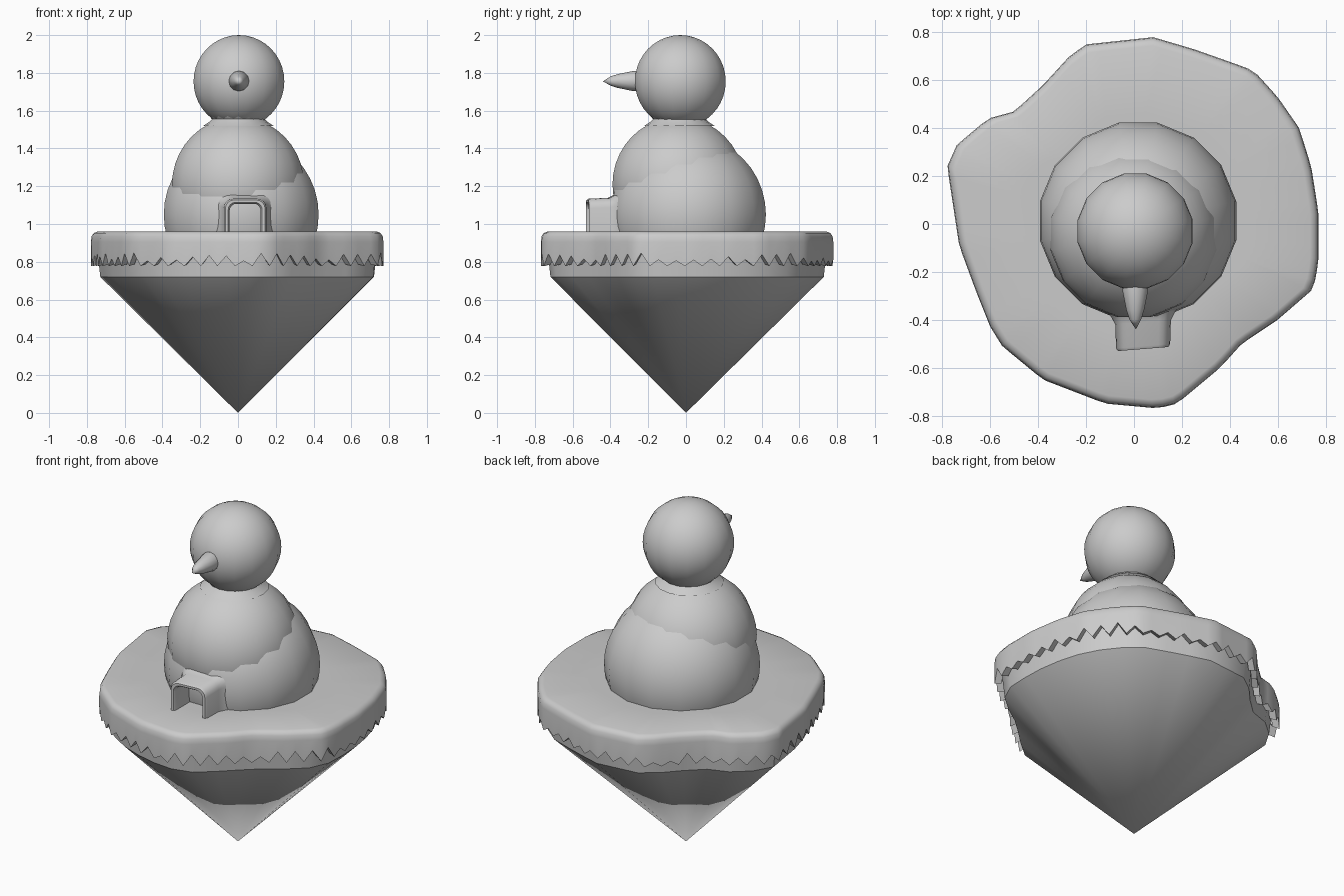
import bpy, bmesh, math, random
from mathutils import Matrix, Vector

if "Cube" in bpy.data.objects:
    bpy.data.objects.remove(bpy.data.objects["Cube"])

random.seed(4)

# Shared island outline (x, y), clockwise from the back
OUTLINE = [(0.08, 0.78), (0.25, 0.73), (0.42, 0.67), (0.50, 0.64), (0.60, 0.53), (0.69, 0.40),
           (0.74, 0.24), (0.77, 0.05), (0.77, -0.16), (0.75, -0.27), (0.60, -0.40), (0.45, -0.50),
           (0.36, -0.60), (0.18, -0.75), (0.10, -0.77), (-0.12, -0.75), (-0.38, -0.65),
           (-0.55, -0.51), (-0.60, -0.43), (-0.66, -0.28), (-0.73, -0.09), (-0.78, 0.24),
           (-0.74, 0.33), (-0.61, 0.44), (-0.50, 0.47), (-0.38, 0.58), (-0.27, 0.70), (-0.20, 0.75)]


def resample(points, n):
    """n evenly spaced points along a closed outline."""
    pts = [Vector(p) for p in points]
    seg = [(pts[i], pts[(i + 1) % len(pts)]) for i in range(len(pts))]
    total = sum((b - a).length for a, b in seg)
    out, k, start = [], 0, 0.0
    for i in range(n):
        d = total * i / n
        while d > start + (seg[k][1] - seg[k][0]).length:
            start += (seg[k][1] - seg[k][0]).length
            k += 1
        a, b = seg[k]
        out.append(a.lerp(b, (d - start) / (b - a).length))
    return out


def finish(name, bm, angle=40):
    bmesh.ops.recalc_face_normals(bm, faces=bm.faces)
    mesh = bpy.data.meshes.new(name)
    bm.to_mesh(mesh)
    bm.free()
    ob = bpy.data.objects.new(name, mesh)
    bpy.context.collection.objects.link(ob)
    bpy.ops.object.select_all(action='DESELECT')
    ob.select_set(True)
    bpy.context.view_layer.objects.active = ob
    bpy.ops.object.shade_smooth_by_angle(angle=math.radians(angle))
    return ob


def loft(name, rings, closed=True, start=None, end=None, angle=40):
    """Bridge rings of equal length; start/end are optional fan tips."""
    bm = bmesh.new()
    vs = [[bm.verts.new(p) for p in r] for r in rings]
    n = len(rings[0])
    span = range(n if closed else n - 1)
    for a, b in zip(vs, vs[1:]):
        for i in span:
            j = (i + 1) % n
            bm.faces.new((a[i], a[j], b[j], b[i]))
    for tip, ring in ((start, vs[0]), (end, vs[-1])):
        if tip:
            t = bm.verts.new(tip)
            for i in span:
                bm.faces.new((t, ring[i], ring[(i + 1) % n]))
    return finish(name, bm, angle)


def ball(name, centre, radius, floor=None):
    bm = bmesh.new()
    bmesh.ops.create_uvsphere(bm, u_segments=16, v_segments=20, radius=radius,
                              matrix=Matrix.Translation(centre) @ Matrix.Rotation(math.pi / 16, 4, 'Z'))
    if floor is not None:
        bmesh.ops.bisect_plane(bm, geom=bm.verts[:] + bm.edges[:] + bm.faces[:],
                               plane_co=(0, 0, floor), plane_no=(0, 0, -1), clear_outer=True)
    return finish(name, bm)


def circle(cx, cy, z, r, n=16):
    return [(cx + r * math.cos(2 * math.pi * i / n), cy + r * math.sin(2 * math.pi * i / n), z)
            for i in range(n)]


# Rock cone under the island
rim = resample(OUTLINE, 36)
loft("rock_base", [[(p.x * s, p.y * s, z) for p in rim] for s, z in ((0.935, 0.72), (0.955, 0.86))],
     start=(0, 0, 0), angle=30)

# Snow cap with a ragged hanging edge
edge = resample(OUTLINE, 104)
rings = [[(p.x * s, p.y * s, z) for p in edge]
         for s, z in ((0.6, 0.96), (0.955, 0.96), (0.98, 0.952), (0.995, 0.935), (1.0, 0.905))]
teeth = [0.777 if i % 2 else random.uniform(0.80, 0.85) for i in range(len(edge))]
rings.append([(p.x, p.y, z) for p, z in zip(edge, teeth)])
rings.append([(p.x * 0.95, p.y * 0.95, z + 0.01) for p, z in zip(edge, teeth)])
loft("snow_cap", rings, start=(0, 0, 0.96))

# Stacked snow balls, overlapping so their faceted seam shows
ball("lower_body", (0.017, 0.013, 1.05), 0.418, floor=0.95)
ball("upper_body", (0, -0.04, 1.21), 0.356)
ball("head", (0.005, -0.03, 1.755), 0.245)

# Soft neck fillet between body and head
loft("neck", [circle(0.002, -0.035, z, r) for z, r in
              ((1.52, 0.185), (1.54, 0.155), (1.555, 0.14), (1.575, 0.155))])

# Nose: blunt base tapering to a point
nose = [[(0.005 + r * math.cos(a), y, 1.757 + r * math.sin(a))
         for a in (2 * math.pi * i / 12 for i in range(12))]
        for y, r in ((-0.24, 0.05), (-0.275, 0.054), (-0.36, 0.037), (-0.40, 0.024))]
loft("nose", nose, end=(0.008, -0.44, 1.755), angle=50)


# Entrance tunnel: an arch shell that flares into the body
def arch(y, half, top, r):
    base, cx, turn = 0.955, 0.038, 0.08
    pts = [(-half, base)]
    for sx, a0 in ((-1, 180), (1, 90)):
        for k in range(5):
            a = math.radians(a0 - k * 22.5)
            pts.append((sx * (half - r) + r * math.cos(a), top - r + r * math.sin(a)))
    pts.append((half, base))
    return [(cx + x, y + x * turn, z) for x, z in pts]


loft("entrance_tunnel", [arch(-0.30, 0.19, 1.20, 0.09), arch(-0.375, 0.135, 1.155, 0.06),
                         arch(-0.41, 0.116, 1.138, 0.05), arch(-0.51, 0.113, 1.134, 0.05),
                         arch(-0.522, 0.105, 1.127, 0.045), arch(-0.522, 0.09, 1.115, 0.04),
                         arch(-0.51, 0.082, 1.107, 0.035), arch(-0.36, 0.082, 1.107, 0.035)],
     closed=False)
